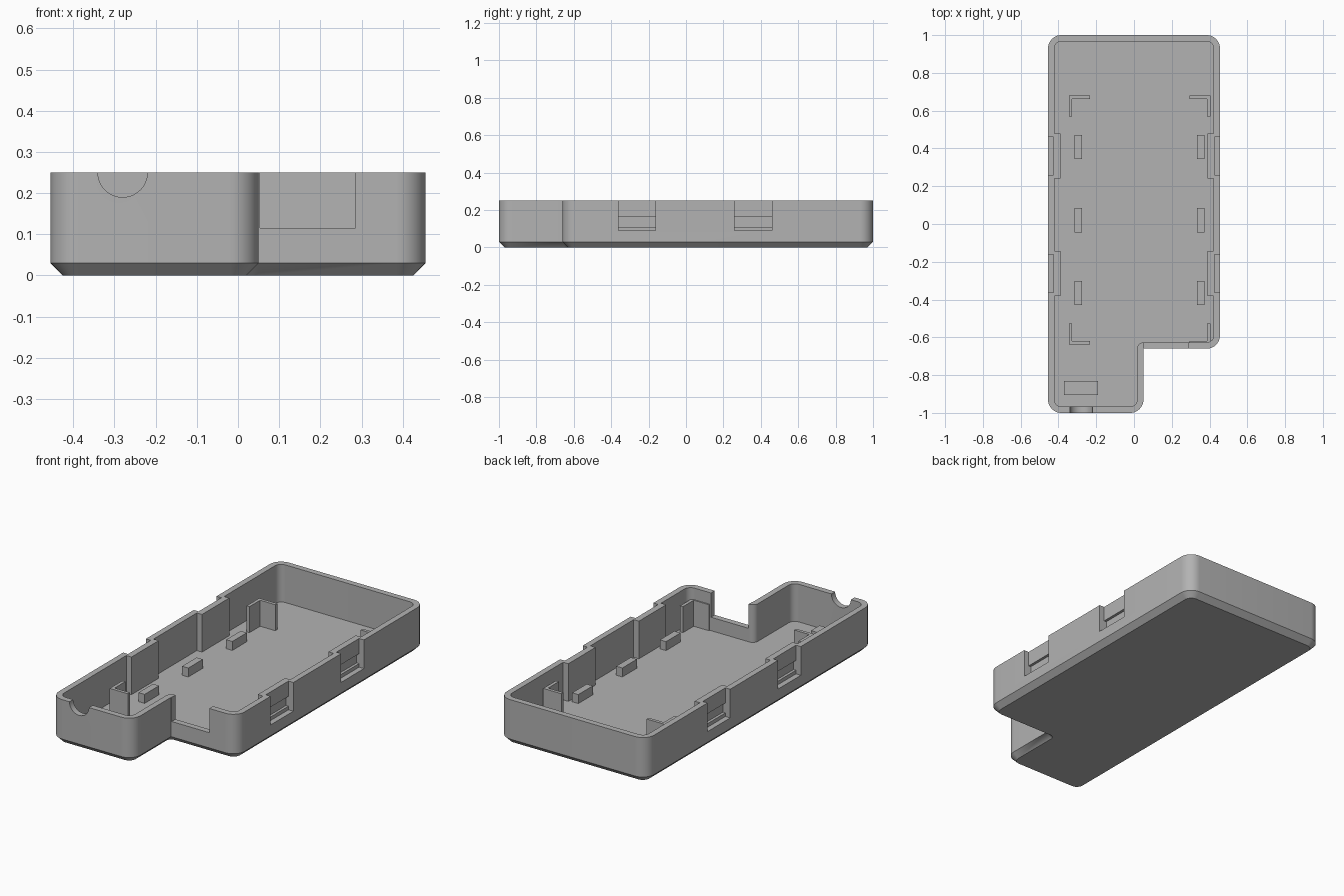
import bpy, bmesh
from math import radians, sin, cos
from mathutils import Vector

cube = bpy.data.objects.get("Cube")
if cube:
    bpy.data.objects.remove(cube, do_unlink=True)

# Single grey plastic
grey = bpy.data.materials.new("grey_plastic")
grey.use_nodes = True
GREY = (0.45, 0.45, 0.45, 1)
grey.diffuse_color = GREY
grey.node_tree.nodes["Principled BSDF"].inputs["Base Color"].default_value = GREY

W, L, H = 0.455, 1.0, 0.25
WALL, FLOOR, CHAMFER, R = 0.033, 0.04, 0.03, 0.07
STEPS = 10


def finish(name, bm):
    bmesh.ops.remove_doubles(bm, verts=bm.verts, dist=1e-5)
    bmesh.ops.recalc_face_normals(bm, faces=bm.faces)
    mesh = bpy.data.meshes.new(name)
    bm.to_mesh(mesh)
    bm.free()
    mesh.materials.append(grey)
    ob = bpy.data.objects.new(name, mesh)
    bpy.context.collection.objects.link(ob)
    return ob


def box(name, x, y, z):
    bm = bmesh.new()
    bmesh.ops.create_cube(bm, size=1)
    for v in bm.verts:
        v.co = Vector([(r[0] + r[1]) / 2 + c * abs(r[1] - r[0]) for r, c in zip((x, y, z), v.co)])
    return finish(name, bm)


def outline(inset, z):
    """Stepped footprint: corner, first and last normal angle, radius."""
    corners = [(-W, -L, 180, 270, R), (0.05, -L, 270, 360, R),
               (0.05, -0.66, 360, 270, 0), (W, -0.66, 270, 360, R),
               (W, L, 0, 90, R), (-W, L, 90, 180, R)]
    pts = []
    for cx, cy, a0, a1, r in corners:
        n = [Vector((cos(radians(a)), sin(radians(a)), 0)) for a in (a0, a1)]
        centre = Vector((cx, cy, z)) - r * (n[0] + n[1])
        for i in range(STEPS + 1):
            a = radians(a0 + (a1 - a0) * i / STEPS)
            pts.append(centre + (r - inset) * Vector((cos(a), sin(a), 0)))
    return pts


# Tray shell: chamfered base, outer wall, rim, inner wall, floor
bm = bmesh.new()
levels = [(CHAMFER, 0), (0, CHAMFER), (0, H), (WALL, H), (WALL, FLOOR)]
rings = [[bm.verts.new(p) for p in outline(*lv)] for lv in levels]
for lo, hi in zip(rings, rings[1:]):
    for i in range(len(lo)):
        j = (i + 1) % len(lo)
        bm.faces.new((lo[i], lo[j], hi[j], hi[i]))
bm.faces.new(rings[0][::-1])
bm.faces.new(rings[-1])
tray = finish("tray_shell", bm)


def combine(tool, operation):
    mod = tray.modifiers.new(operation, 'BOOLEAN')
    mod.operation, mod.solver, mod.object = operation, 'EXACT', tool
    bpy.context.view_layer.objects.active = tray
    bpy.ops.object.modifier_apply(modifier=mod.name)
    bpy.data.objects.remove(tool, do_unlink=True)


def side(s, a, b):
    return tuple(sorted((s * a, s * b)))


# Thickened wall sections with outer clip recesses and grooves
for s in (-1, 1):
    for yc in (0.36, -0.262):
        combine(box("clip_block", side(s, 0.39, 0.44), (yc - 0.12, yc + 0.12), (0.03, H)), 'UNION')
        combine(box("clip_recess", side(s, 0.425, 0.5), (yc - 0.1, yc + 0.1), (0.09, 0.3)), 'DIFFERENCE')
        combine(box("clip_groove", side(s, 0.41, 0.5), (yc - 0.1, yc + 0.1), (0.11, 0.165)), 'DIFFERENCE')

# Connector opening in the stepped wall
combine(box("connector_opening", (0.053, 0.285), (-0.72, -0.6), (0.115, 0.3)), 'DIFFERENCE')

# Half-round cable notch in the front wall
bpy.ops.mesh.primitive_cylinder_add(vertices=48, radius=0.06, depth=0.16,
                                    location=(-0.28, -L, H), rotation=(radians(90), 0, 0))
notch = bpy.context.object
notch.data.materials.append(grey)
combine(notch, 'DIFFERENCE')

bpy.ops.object.select_all(action='DESELECT')
tray.select_set(True)
bpy.context.view_layer.objects.active = tray
bpy.ops.object.shade_smooth_by_angle(angle=radians(30))

# L-shaped board corner guides
Z0, LEG, T = FLOOR - 0.01, 0.112, 0.018
for xn, x, sx in (("right", -0.345, 1), ("left", 0.405, -1)):
    for yn, y, sy in (("front", -0.638, 1), ("back", 0.68, -1)):
        name = f"{yn}_{xn}_guide"
        box(name + "_cross", sorted((x, x + sx * LEG)), sorted((y, y + sy * T)), (Z0, 0.185))
        box(name + "_side", sorted((x, x + sx * T)), sorted((y, y + sy * LEG)), (Z0, 0.185))

# Board support pads
for xn, x in (("right", -0.295), ("left", 0.353)):
    for i, y in enumerate((-0.365, 0.02, 0.408)):
        box(f"{xn}_support_pad_{i + 1}", (x - 0.019, x + 0.019), (y - 0.064, y + 0.064), (Z0, 0.09))

# Cable rest behind the notch
box("cable_rest", (-0.37, -0.19), (-0.905, -0.83), (Z0, 0.09))
